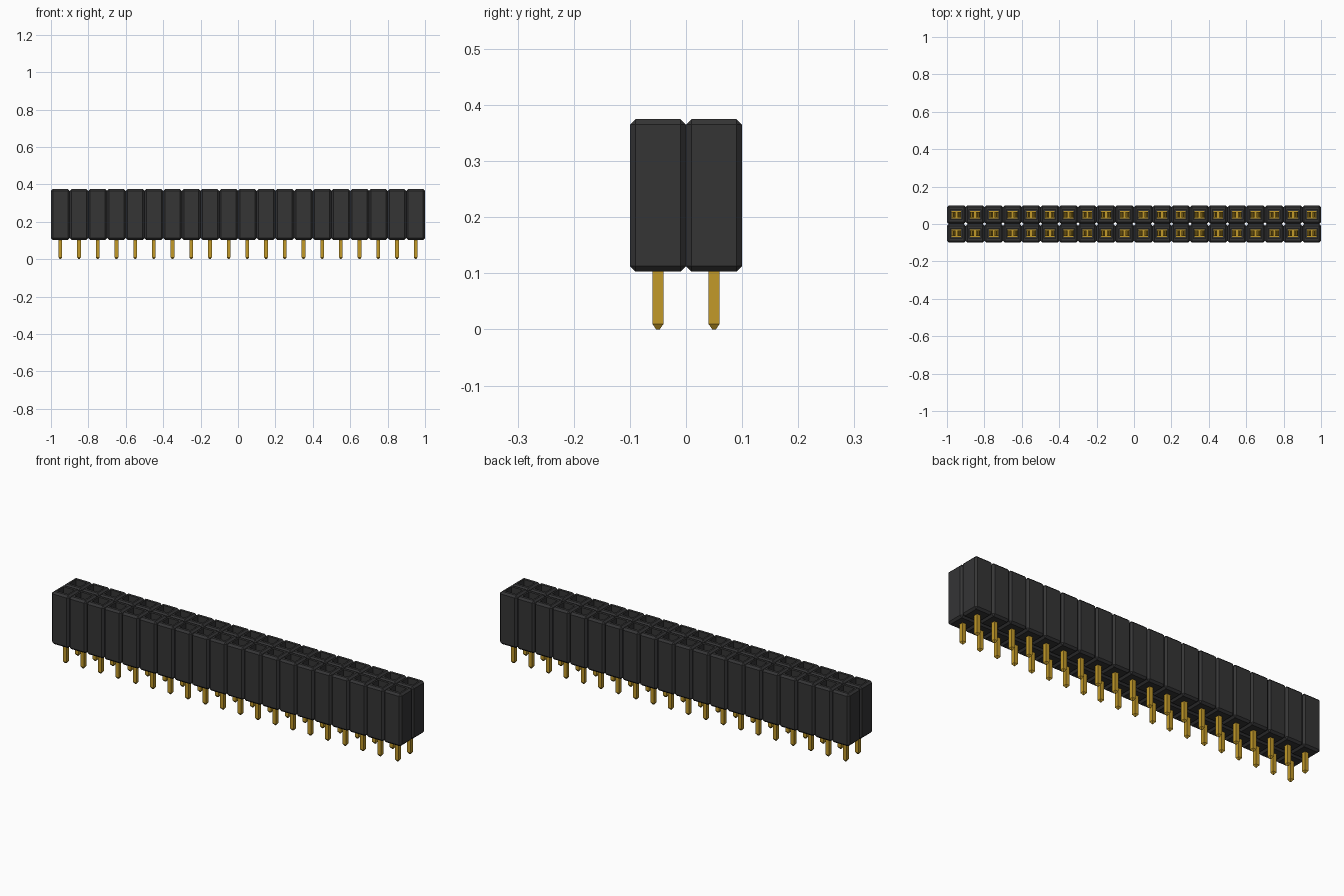
import bpy, bmesh
from mathutils import Matrix

if "Cube" in bpy.data.objects:
    bpy.data.objects.remove(bpy.data.objects["Cube"])

PITCH, COLUMNS, ROWS = 0.1, 20, 2
BASE, TOP, FLOOR = 0.103, 0.375, 0.15


def material(name, rgb, rough):
    m = bpy.data.materials.new(name)
    m.use_nodes = True
    m.diffuse_color = (*rgb, 1)
    bsdf = m.node_tree.nodes["Principled BSDF"]
    bsdf.inputs["Base Color"].default_value = (*rgb, 1)
    bsdf.inputs["Roughness"].default_value = rough
    return m


black = material("black plastic", (0.035, 0.035, 0.036), 0.6)
gold = material("gold metal", (0.54, 0.32, 0.022), 0.4)


def box(bm, size, centre):
    mat = Matrix.Translation(centre) @ Matrix.Diagonal((*size, 1))
    return bmesh.ops.create_cube(bm, size=1, matrix=mat)["verts"]


def add_grid(name, bm, mat):
    """Make an object for the first cell and repeat it over columns and rows."""
    bmesh.ops.recalc_face_normals(bm, faces=bm.faces)
    me = bpy.data.meshes.new(name)
    bm.to_mesh(me)
    bm.free()
    me.materials.append(mat)
    ob = bpy.data.objects.new(name, me)
    bpy.context.collection.objects.link(ob)
    ob.location = (-PITCH * (COLUMNS - 1) / 2, -PITCH * (ROWS - 1) / 2, 0)
    for label, count, step in (("columns", COLUMNS, (PITCH, 0, 0)), ("rows", ROWS, (0, PITCH, 0))):
        arr = ob.modifiers.new(label, "ARRAY")
        arr.count = count
        arr.use_relative_offset = False
        arr.use_constant_offset = True
        arr.constant_offset_displace = step
    return ob


# Housing cell: chamfered block with a rectangular socket sunk into the top
bm = bmesh.new()
box(bm, (PITCH, PITCH, TOP - BASE), (0, 0, (TOP + BASE) / 2))
bmesh.ops.bevel(bm, geom=bm.edges[:], offset=0.01, segments=1, affect="EDGES")
top = max(bm.faces, key=lambda f: f.calc_center_median().z)
bmesh.ops.inset_region(bm, faces=[top], thickness=0.012)
for v in top.verts:
    v.co.y *= 0.048 / 0.056
hole = bmesh.ops.extrude_discrete_faces(bm, faces=[top])["faces"][0]
for v in hole.verts:
    v.co.z = FLOOR
add_grid("housing", bm, black)

# Solder pin: square post with a tapered tip
bm = bmesh.new()
box(bm, (0.02, 0.02, 0.11), (0, 0, 0.065))
tip = min(bm.faces, key=lambda f: f.calc_center_median().z)
tip = bmesh.ops.extrude_discrete_faces(bm, faces=[tip])["faces"][0]
for v in tip.verts:
    v.co = (v.co.x * 0.3, v.co.y * 0.3, 0)
add_grid("pins", bm, gold)

# Spring contact: base plate and two leaves that pinch together inside the socket
bm = bmesh.new()
box(bm, (0.052, 0.04, 0.006), (0, 0, FLOOR + 0.004))
leaf = [(0.024, FLOOR + 0.004), (0.022, 0.20), (0.007, 0.28), (0.015, 0.315)]
for side in (-1, 1):
    rings = []
    for x, z in leaf:
        rings.append([bm.verts.new((side * (x + dx), y, z))
                      for dx, y in ((-0.002, -0.014), (0.002, -0.014), (0.002, 0.014), (-0.002, 0.014))])
    for a, b in zip(rings, rings[1:]):
        for i in range(4):
            j = (i + 1) % 4
            bm.faces.new((a[i], a[j], b[j], b[i]))
    bm.faces.new(rings[0])
    bm.faces.new(rings[-1])
add_grid("spring_contacts", bm, gold)
